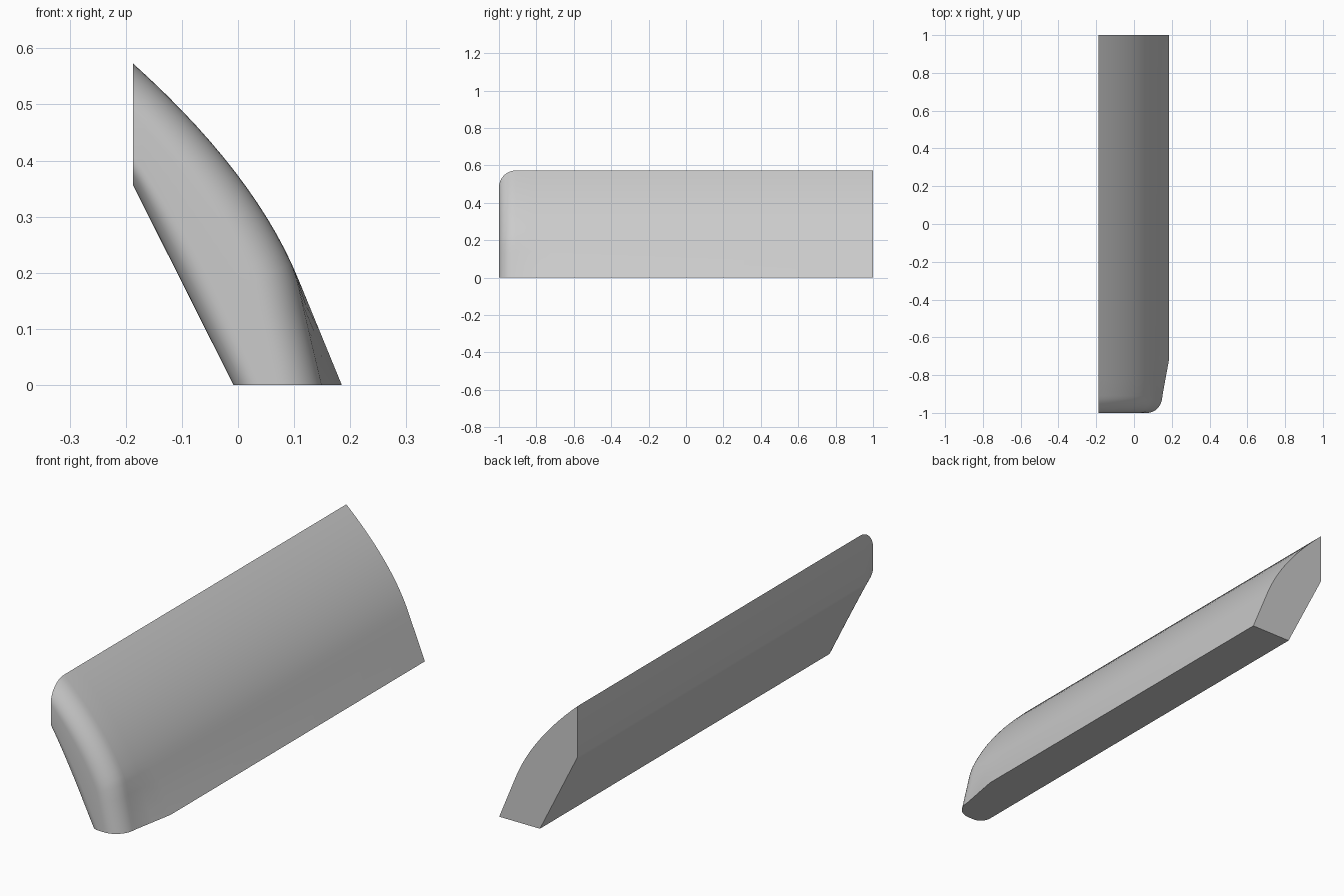
import bpy, bmesh, math

if "Cube" in bpy.data.objects:
    bpy.data.objects.remove(bpy.data.objects["Cube"])

# Outer profile (x, z): straight lower run, then a curve up to the top edge
A, B, C, D = (0.185, 0.0), (0.107, 0.19), (0.03, 0.378), (-0.187, 0.573)
IN0, IN1 = (-0.008, 0.0), (-0.187, 0.356)   # inner sloping plane


def lerp(p, q, t):
    return tuple(a + (b - a) * t for a, b in zip(p, q))


outer = [lerp(A, B, i / 4) for i in range(4)]
outer += [lerp(lerp(B, C, i / 14), lerp(C, D, i / 14), i / 14) for i in range(15)]
n = len(outer)
inner = [lerp(IN0, IN1, z / D[1]) for x, z in outer]


def round_off(y, start):
    """0 before the start of the rounding, 1 at the front end y = -1."""
    s = min(1, max(0, (start - y) / (1 + start)))
    return 1 - math.sqrt(1 - s * s)


def section(y):
    """Closed ring of points: outer curve up, inner plane back down."""
    taper = 0.18 * min(1, max(0, (-0.72 - y) / 0.19))
    f0 = 0.24 * round_off(y, -0.95)
    out, back = [], []
    for p, q in zip(inner, outer):
        f1 = 1 - taper * max(0, 1 - q[1] / 0.2) - 0.42 * round_off(y, -0.91)
        out.append(lerp(p, q, f1))
        back.append(lerp(p, q, f0))
    return [(x, y, z) for x, z in out + back[::-1]]


# Loft the curved panel from the flat end to the rounded front end
bm = bmesh.new()
stations = [1, -0.72, -0.82, -0.91]
stations += [-0.91 - 0.09 * math.sin(math.radians(a)) for a in range(10, 91, 8)]
rings = [[bm.verts.new(p) for p in section(y)] for y in stations]
for r, s in zip(rings, rings[1:]):
    for i in range(2 * n):
        j = (i + 1) % (2 * n)
        bm.faces.new((r[i], r[j], s[j], s[i]))
bm.faces.new(rings[0])
for i in range(n - 1):      # front cap strip
    r = rings[-1]
    bm.faces.new((r[i], r[i + 1], r[2 * n - 2 - i], r[2 * n - 1 - i]))
bmesh.ops.recalc_face_normals(bm, faces=bm.faces)

mesh = bpy.data.meshes.new("curved_panel")
bm.to_mesh(mesh)
bm.free()
panel = bpy.data.objects.new("curved_panel", mesh)
bpy.context.collection.objects.link(panel)
bpy.context.view_layer.objects.active = panel
panel.select_set(True)
bpy.ops.object.shade_smooth_by_angle(angle=math.radians(35))
